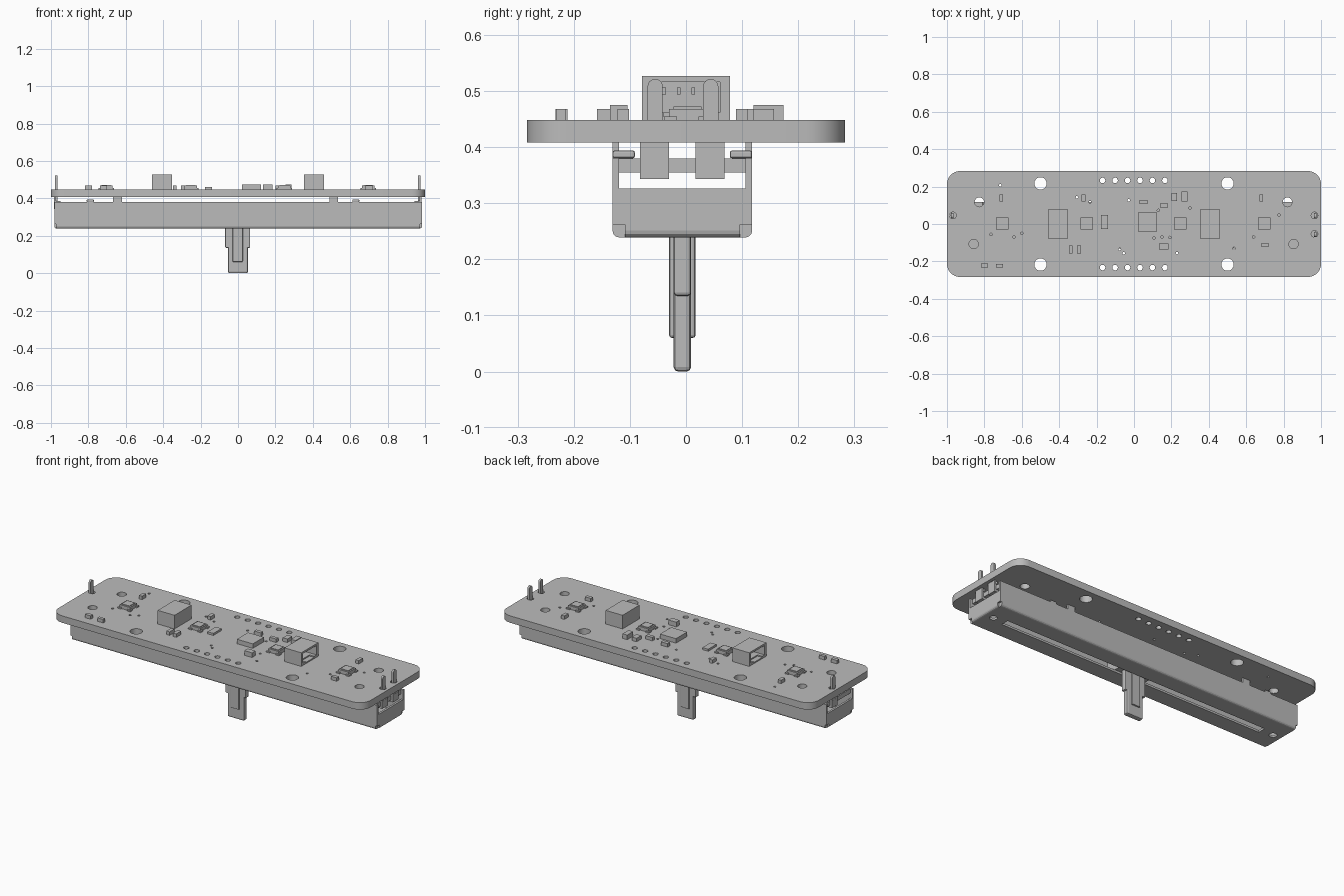
import bpy, bmesh, math
from mathutils import Vector

if "Cube" in bpy.data.objects:
    bpy.data.objects.remove(bpy.data.objects["Cube"])

grey = bpy.data.materials.new("plain grey")
grey.diffuse_color = (0.5, 0.5, 0.5, 1)
grey.use_nodes = True
grey.node_tree.nodes["Principled BSDF"].inputs["Base Color"].default_value = grey.diffuse_color


def box(name, x, y, z, bevel=0.0, seg=2, axis=None):
    """Box from ranges; optional bevel on all edges or edges along one axis."""
    bm = bmesh.new()
    bmesh.ops.create_cube(bm, size=1)
    for v in bm.verts:
        v.co = Vector([(r[0] + r[1]) / 2 + c * (r[1] - r[0]) for r, c in zip((x, y, z), v.co)])
    if bevel:
        edges = [e for e in bm.edges if axis is None
                 or abs((e.verts[0].co - e.verts[1].co).normalized()[axis]) > 0.9]
        bmesh.ops.bevel(bm, geom=edges, offset=bevel, segments=seg, profile=0.5, affect='EDGES')
    me = bpy.data.meshes.new(name)
    bm.to_mesh(me)
    bm.free()
    me.materials.append(grey)
    ob = bpy.data.objects.new(name, me)
    bpy.context.collection.objects.link(ob)
    return ob


def block(name, cx, cy, w, d, z0, z1, **kw):
    return box(name, (cx - w / 2, cx + w / 2), (cy - d / 2, cy + d / 2), (z0, z1), **kw)


def circle(x, y, r, n=20):
    return [(x + r * math.cos(2 * math.pi * i / n), y + r * math.sin(2 * math.pi * i / n)) for i in range(n)]


def rounded_rect(w, h, r, n=8):
    pts = []
    for k, (sx, sy) in enumerate([(1, 1), (-1, 1), (-1, -1), (1, -1)]):
        for i in range(n + 1):
            a = math.pi / 2 * (k + i / n)
            pts.append((sx * (w - r) + r * math.cos(a), sy * (h - r) + r * math.sin(a)))
    return pts


def plate(name, loops, z0, z1):
    """Flat plate with holes, filled from 2D outlines."""
    cu = bpy.data.curves.new(name, 'CURVE')
    cu.dimensions = '2D'
    cu.fill_mode = 'BOTH'
    cu.extrude = (z1 - z0) / 2
    for pts in loops:
        sp = cu.splines.new('POLY')
        sp.points.add(len(pts) - 1)
        for p, (x, y) in zip(sp.points, pts):
            p.co = (x, y, 0, 1)
        sp.use_cyclic_u = True
    tmp = bpy.data.objects.new(name + "_outline", cu)
    bpy.context.collection.objects.link(tmp)
    tmp.location.z = (z0 + z1) / 2
    bpy.context.view_layer.update()
    me = bpy.data.meshes.new_from_object(tmp.evaluated_get(bpy.context.evaluated_depsgraph_get()))
    me.materials.clear()
    me.materials.append(grey)
    ob = bpy.data.objects.new(name, me)
    ob.location = tmp.location
    bpy.data.objects.remove(tmp)
    bpy.context.collection.objects.link(ob)
    return ob


def cut(ob, cutters):
    for c in cutters:
        m = ob.modifiers.new("cut", 'BOOLEAN')
        m.operation, m.solver, m.object = 'DIFFERENCE', 'EXACT', c
    bpy.context.view_layer.update()
    me = bpy.data.meshes.new_from_object(ob.evaluated_get(bpy.context.evaluated_depsgraph_get()))
    ob.modifiers.clear()
    ob.data = me
    for c in cutters:
        bpy.data.objects.remove(c)


B, T = 0.408, 0.448      # circuit board bottom and top
CY = -0.0065             # slider centre line

# Circuit board with mounting, header, peg, pin and via holes
loops = [rounded_rect(1.0, 0.283, 0.07)]
for s in (-1, 1):
    loops += [circle(x, s * 0.217, 0.033) for x in (-0.5, 0.5)]
    loops += [circle(-0.168 + 0.0667 * i, s * 0.233, 0.015, 14) for i in range(6)]
loops += [circle(x, y, 0.025) for x, y in ((-0.827, 0.117), (0.82, 0.117), (-0.857, -0.107), (0.853, -0.107))]
pins = [(0.965, -0.053), (0.965, 0.046), (-0.968, 0.046)]
loops += [circle(x, y, 0.018, 14) for x, y in pins]
vias = [(-0.715, 0.207), (-0.305, 0.143), (-0.028, 0.127), (-0.235, 0.117), (-0.765, -0.055),
        (-0.642, -0.07), (-0.6, -0.05), (-0.077, -0.135), (-0.055, -0.156), (0.534, -0.13),
        (0.23, -0.156), (0.107, -0.075), (0.15, -0.07), (0.192, -0.072), (0.3, 0.085),
        (0.363, -0.044), (0.64, -0.07), (0.775, 0.048), (0.13, 0.073)]
loops += [circle(x, y, 0.007, 8) for x, y in vias]
plate("circuit_board", loops, B, T)

# Slider housing: thin open channel with low end walls and a slotted floor
y0, y1 = -0.131, 0.118
housing = box("slider_housing", (-0.982, 0.984), (y0, y1), (0.239, 0.381))
bm = bmesh.new()
bm.from_mesh(housing.data)
low = [e for e in bm.edges if all(v.co.z < 0.3 for v in e.verts)]
bmesh.ops.bevel(bm, geom=low, offset=0.012, segments=3, profile=0.5, affect='EDGES')
bm.to_mesh(housing.data)
bm.free()
cutters = [box("inside", (-0.97, 0.972), (y0 + 0.012, y1 - 0.012), (0.251, 0.5)),
           box("end_gap", (-1.1, 1.1), (y0 + 0.012, y1 - 0.012), (0.326, 0.5)),
           box("slot", (-0.85, 0.85), (CY - 0.023, CY + 0.023), (0.2, 0.27))]
for sx in (-1, 1):
    cutters.append(block("hole", sx * 0.925, CY, 0.04, 0.04, 0.2, 0.27, bevel=0.018, seg=4, axis=2))
    for y in (y0, y1):
        cutters.append(block("corner", sx * 0.985, y, 0.024, 0.044, 0.2, 0.262))
cut(housing, cutters)

# Housing tabs: upright ones touch the board, folded ones hold the resistive strip
for y, d in ((y0, 1), (y1, -1)):
    for x in (-0.645, 0.512):
        block("upright_tab", x, y + d * 0.006, 0.047, 0.012, 0.375, B)
    for x in (-0.79, 0.63):
        block("folded_tab", x, y + d * 0.02, 0.038, 0.04, 0.38, 0.394, bevel=0.004)

# Resistive strip closing the channel, and its end clips with pins
box("resistive_strip", (-0.97, 0.97), (y0 + 0.01, y1 - 0.011), (0.355, 0.38))
for x, y in pins:
    s = 1 if x > 0 else -1
    y -= 0.0
    block("pin_clip", x - s * 0.002, y - 0.003, 0.036, 0.052, 0.343, 0.386)
    block("pin_neck", x + s * 0.01, y - 0.003, 0.01, 0.052, 0.38, B)
    block("pin", x + s * 0.004, y - 0.002, 0.012, 0.027, 0.38, 0.521, bevel=0.0125, seg=4, axis=0)

# Lever and its carriage
block("lever_carriage", 0, CY, 0.2, 0.17, 0.253, 0.32)
block("lever_shoulder", -0.002, CY, 0.134, 0.031, 0.135, 0.26, bevel=0.006)
block("lever_tip", 0, CY, 0.106, 0.031, 0.003 - 0.003, 0.2, bevel=0.008)
block("lever_rib", -0.002, CY, 0.055, 0.047, 0.06, 0.26, bevel=0.005)

# Lights: low base with corner wings and a raised window
for x in (-0.705, -0.253, 0.248, 0.697):
    block("light_body", x, 0.003, 0.066, 0.066, T, 0.468)
    block("light_window", x, 0.003, 0.05, 0.05, 0.468, 0.472)
    for sx in (-1, 1):
        for sy in (-1, 1):
            block("light_lead", x + sx * 0.03, 0.003 + sy * 0.03, 0.022, 0.022, T, 0.455)

# Cable sockets opening outward, with contacts
for s in (-1, 1):
    sock = block("cable_socket", s * 0.406, 0.0, 0.108, 0.156, T, 0.527)
    cut(sock, [block("cavity", s * 0.425, 0, 0.1, 0.122, 0.462, 0.516),
               block("front_notch", s * 0.45, 0, 0.04, 0.08, 0.455, 0.475)])
    for i in range(4):
        block("socket_contact", s * 0.4, -0.039 + 0.026 * i, 0.05, 0.006, 0.494, 0.506)

# Main chip
block("main_chip", 0.072, 0.011, 0.102, 0.102, T, 0.474)

# Small surface parts: x, y, width, depth, top
small = [(-0.71, 0.14, 0.02, 0.037, 0.468), (-0.27, 0.14, 0.02, 0.037, 0.468),
         (0.215, 0.145, 0.03, 0.043, 0.468), (0.27, 0.147, 0.03, 0.053, 0.475),
         (0.68, 0.138, 0.02, 0.037, 0.468), (0.05, 0.117, 0.043, 0.021, 0.468),
         (0.16, 0.1, 0.043, 0.021, 0.468), (0.16, -0.12, 0.05, 0.031, 0.475),
         (-0.157, 0.01, 0.037, 0.075, 0.46), (-0.338, -0.137, 0.021, 0.043, 0.468),
         (-0.295, -0.137, 0.021, 0.043, 0.468), (-0.8, -0.222, 0.037, 0.021, 0.468),
         (-0.72, -0.223, 0.037, 0.018, 0.468), (0.7, -0.112, 0.037, 0.021, 0.468)]
for x, y, w, d, top in small:
    block("surface_part", x, y, w, d, T, top)
